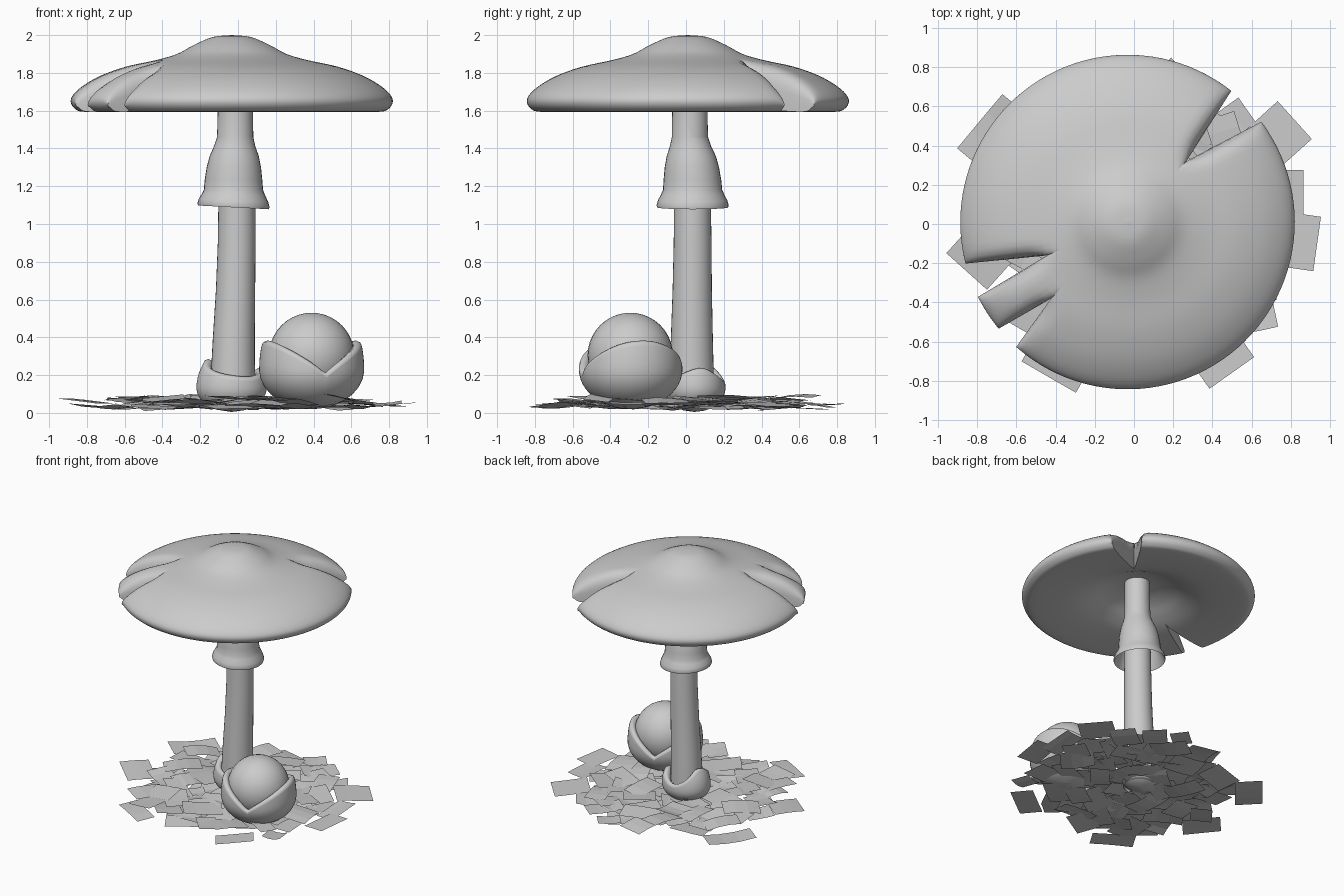
import bpy, bmesh, math, random
from mathutils import Vector, Matrix

if "Cube" in bpy.data.objects:
    bpy.data.objects.remove(bpy.data.objects["Cube"])

random.seed(11)
grey = bpy.data.materials.new("pale grey")
grey.diffuse_color = (0.6, 0.6, 0.6, 1)
grey.use_nodes = True
grey.node_tree.nodes["Principled BSDF"].inputs["Base Color"].default_value = grey.diffuse_color


def finish(bm, name, smooth=True, angle=50):
    bmesh.ops.remove_doubles(bm, verts=bm.verts, dist=0.0004)
    if smooth:
        bmesh.ops.recalc_face_normals(bm, faces=bm.faces)
    me = bpy.data.meshes.new(name)
    bm.to_mesh(me)
    bm.free()
    me.materials.append(grey)
    ob = bpy.data.objects.new(name, me)
    bpy.context.collection.objects.link(ob)
    if smooth:
        bpy.ops.object.select_all(action='DESELECT')
        ob.select_set(True)
        bpy.context.view_layer.objects.active = ob
        bpy.ops.object.shade_smooth_by_angle(angle=math.radians(angle))
    return ob


def skin(bm, rows, closed):
    """Quads between rows of points."""
    vs = [[bm.verts.new(p) for p in row] for row in rows]
    for a, b in zip(vs, vs[1:]):
        n = len(a)
        for i in range(n if closed else n - 1):
            j = (i + 1) % n
            bm.faces.new((a[i], a[j], b[j], b[i]))
    return vs


def spline(pts, steps):
    """Catmull-Rom through 2D points."""
    p = [Vector(q) for q in pts]
    p = [2 * p[0] - p[1]] + p + [2 * p[-1] - p[-2]]
    out = []
    for i in range(1, len(p) - 2):
        for k in range(steps):
            t = k / steps
            out.append(0.5 * (2 * p[i] + (p[i + 1] - p[i - 1]) * t
                       + (2 * p[i - 1] - 5 * p[i] + 4 * p[i + 1] - p[i + 2]) * t * t
                       + (3 * p[i] - p[i - 1] - 3 * p[i + 1] + p[i + 2]) * t ** 3))
    return out + [p[-2]]


# Cap: revolved profile in three sectors, split by tapering notches
CX, CY = -0.033, 0.01
top_pts = [(0.001, 2.0), (0.1, 1.99), (0.2, 1.948), (0.29, 1.9), (0.4, 1.868), (0.56, 1.833),
           (0.69, 1.787), (0.78, 1.737), (0.835, 1.69), (0.853, 1.65)]
low_pts = [(0.833, 1.612), (0.78, 1.594), (0.6, 1.603), (0.46, 1.624), (0.35, 1.662),
           (0.25, 1.708), (0.14, 1.74), (0.001, 1.752)]
prof = spline(top_pts + low_pts, 4)


def under(r):
    """Height of the hollow underside at a radius."""
    for (ra, za), (rb, zb) in zip(low_pts, low_pts[1:]):
        if rb <= r <= ra:
            return zb + (za - zb) * (r - rb) / (ra - rb)
    return 1.612


def edge(apex, rim):
    """Notch side: returns (apex radius, angle as a function of radius)."""
    P, Q = Vector(apex), Vector(rim)
    rp, rq = P.length, Q.length

    def ang(r):
        v = P.lerp(Q, max(0, (r - rp) / (rq - rp)))
        return math.atan2(v.y, v.x) % math.tau
    return rp, ang


N1, N2, N3 = (0.30, 0.31), (-0.41, -0.17), (-0.39, -0.39)
sectors = [(edge(N1, (0.53, 0.67)), edge(N2, (-0.81, -0.21)), 40),
           (edge(N2, (-0.76, -0.38)), edge(N3, (-0.65, -0.54)), 1),
           (edge(N3, (-0.57, -0.64)), edge(N1, (0.68, 0.51)), 48)]
ROUND = [(0, 0.5), (0.005, 0.68), (0.015, 0.82), (0.033, 0.93), (0.065, 0.99)]

bm = bmesh.new()
for (rl, lo), (rh, hi), mid in sectors:
    cols = [('l', s, f) for s, f in ROUND] + [('m', (k + 0.5) / mid, 1) for k in range(mid)]
    cols += [('h', s, f) for s, f in reversed(ROUND)]
    rows = []
    for kind, s, f in cols:
        row = []
        for r, z in prof:
            a, b = lo(r), hi(r)
            if b < a:
                b += math.tau
            w = s / max(r, 0.45)
            m = 0.08 / max(r, 0.45)
            th = {'l': a + w, 'h': b - w, 'm': a + m + (b - a - 2 * m) * s}[kind]
            k = min(1, max(0, (r - (rl if kind == 'l' else rh)) / 0.15 + 0.3))
            k = k * k * (3 - 2 * k)
            g = 1 - (1 - f) * k if kind != 'm' else 1
            zb = under(r)
            z2 = zb + (z - zb) * g if z > zb + 0.01 else z
            row.append((CX + r * math.cos(th), CY + r * math.sin(th), z2))
        rows.append(row)
    vs = skin(bm, rows, False)
    # notch walls
    for col, ra in ((vs[0], rl), (vs[-1], rh)):
        keep = [i for i, p in enumerate(prof) if p[0] > ra - 0.03]
        i, j = keep[0], keep[-1]
        while j - i > 2:
            bm.faces.new((col[i], col[i + 1], col[j - 1], col[j]))
            i, j = i + 1, j - 1
finish(bm, "cap")


def tube(name, rings, n=32, angle=50):
    """Skin round rings given as (x, y, z, radius, tilt)."""
    bm = bmesh.new()
    skin(bm, [[(x + r * math.cos(t), y + r * math.sin(t), z - tilt * math.cos(t))
               for t in (math.tau * i / n for i in range(n))] for x, y, z, r, tilt in rings], True)
    return finish(bm, name, angle=angle)


# Stalk and hanging skirt
tube("stalk", [(-0.028, 0.03, 0.03, 0.118, 0), (-0.027, 0.03, 0.2, 0.117, 0), (-0.022, 0.031, 0.4, 0.111, 0),
               (-0.013, 0.033, 0.65, 0.104, 0), (-0.007, 0.035, 0.9, 0.1, 0), (-0.006, 0.034, 1.1, 0.098, 0),
               (-0.011, 0.024, 1.45, 0.092, 0), (-0.013, 0.02, 1.76, 0.092, 0)])
tube("skirt", [(-0.014, 0.02, 1.6, 0.093, 0), (-0.015, 0.021, 1.46, 0.096, 0), (-0.018, 0.024, 1.41, 0.11, 0),
               (-0.02, 0.028, 1.36, 0.13, 0), (-0.022, 0.031, 1.3, 0.144, 0), (-0.024, 0.034, 1.23, 0.153, 0),
               (-0.024, 0.035, 1.18, 0.157, 0), (-0.024, 0.035, 1.155, 0.168, 0.004),
               (-0.024, 0.035, 1.125, 0.184, 0.008), (-0.024, 0.035, 1.1, 0.191, 0.01),
               (-0.024, 0.035, 1.088, 0.188, 0.01), (-0.024, 0.035, 1.11, 0.174, 0.008),
               (-0.022, 0.034, 1.18, 0.145, 0), (-0.02, 0.03, 1.3, 0.125, 0), (-0.015, 0.024, 1.42, 0.09, 0)])


# Torn cups around the stalk base and the young bud
def cup(name, cx, cy, z0, zm, top, R, height, thick, sy=1.0, n=64):
    def rad(z):
        d = (z - zm) / ((zm - z0) if z < zm else top)
        return R * math.sqrt(max(0.0, 1 - d * d))
    rows = []
    us = [math.sin(k / 12 * math.pi / 2) ** 1.5 for k in range(13)]
    ang = [math.tau * i / n for i in range(n)]

    def ring(fn):
        row = []
        for t in ang:
            r, z = fn(height(t))
            row.append((cx + r * math.cos(t), cy + sy * r * math.sin(t), z))
        rows.append(row)
    for u in us:
        ring(lambda h: (max(0.001, rad(z0 + u * (h - z0))), z0 + u * (h - z0)))
    ring(lambda h: (rad(h) - thick * 0.12, h + thick * 0.3))
    ring(lambda h: (rad(h) - thick * 0.45, h + thick * 0.45))
    ring(lambda h: (rad(h) - thick * 0.85, h + thick * 0.25))
    ring(lambda h: (rad(h) - thick * 1.1, h - thick * 0.2))
    ring(lambda h: (rad(h) - thick * 1.5, h - thick * 1.6))
    bm = bmesh.new()
    skin(bm, rows, True)
    finish(bm, name, angle=70)


cup("bud_cup", 0.39, -0.293, 0.02, 0.23, 0.42, 0.278,
    lambda t: 0.185 + 0.175 * abs(math.sin(t - math.radians(-74))) ** 0.85, 0.05, 0.985)
cup("base_cup", -0.034, 0.045, 0.005, 0.13, 0.22, 0.186,
    lambda t: 0.2 - 0.025 * math.cos(t) + 0.035 * math.cos(2 * t) + 0.012 * math.sin(3 * t), 0.05, 0.88)

# Bud
bm = bmesh.new()
bmesh.ops.create_uvsphere(bm, u_segments=32, v_segments=20, radius=0.226,
                          matrix=Matrix.Translation((0.39, -0.295, 0.304)))
finish(bm, "bud")

# Leaf litter: slightly bent and tilted rectangular scraps
bm = bmesh.new()


def scrap(x, y, rot, w, d, z, tilt=0.13):
    M = (Matrix.Translation((x, y, z)) @ Matrix.Rotation(rot, 4, 'Z')
         @ Matrix.Rotation(random.uniform(-tilt, tilt), 4, 'X')
         @ Matrix.Rotation(random.uniform(-tilt, tilt), 4, 'Y'))
    bend = random.uniform(-0.015, 0.015)
    skin(bm, [[M @ Vector((u * w / 2, v * d / 2, bend * (1 - u * u))) for u in (-1, -0.33, 0.33, 1)]
              for v in (-1, 1)], False)


for x, y, deg, w, d in [(0.72, 0.44, 42, 0.27, 0.26), (0.85, -0.09, -8, 0.17, 0.28), (0.79, 0.13, 0, 0.15, 0.29),
                        (-0.71, 0.46, 50, 0.36, 0.2), (-0.78, -0.16, 48, 0.22, 0.28), (0.65, -0.46, 12, 0.14, 0.16),
                        (0.45, -0.69, 35, 0.28, 0.17), (-0.4, -0.72, -30, 0.32, 0.14), (0.17, 0.74, 40, 0.17, 0.14),
                        (-0.5, -0.42, 60, 0.28, 0.17), (0.5, 0.5, 35, 0.22, 0.2), (0.58, -0.3, 5, 0.28, 0.2)]:
    scrap(x, y, math.radians(deg), w, d, random.uniform(0.035, 0.06), 0.1)
for i in range(80):
    r, t = 0.68 * math.sqrt((i + 0.5) / 80), i * 2.39996
    scrap(r * math.cos(t), r * math.sin(t), random.uniform(0, math.pi), random.uniform(0.2, 0.3),
          random.uniform(0.14, 0.21), random.uniform(0.03, 0.08))
finish(bm, "leaf_litter", smooth=False)
